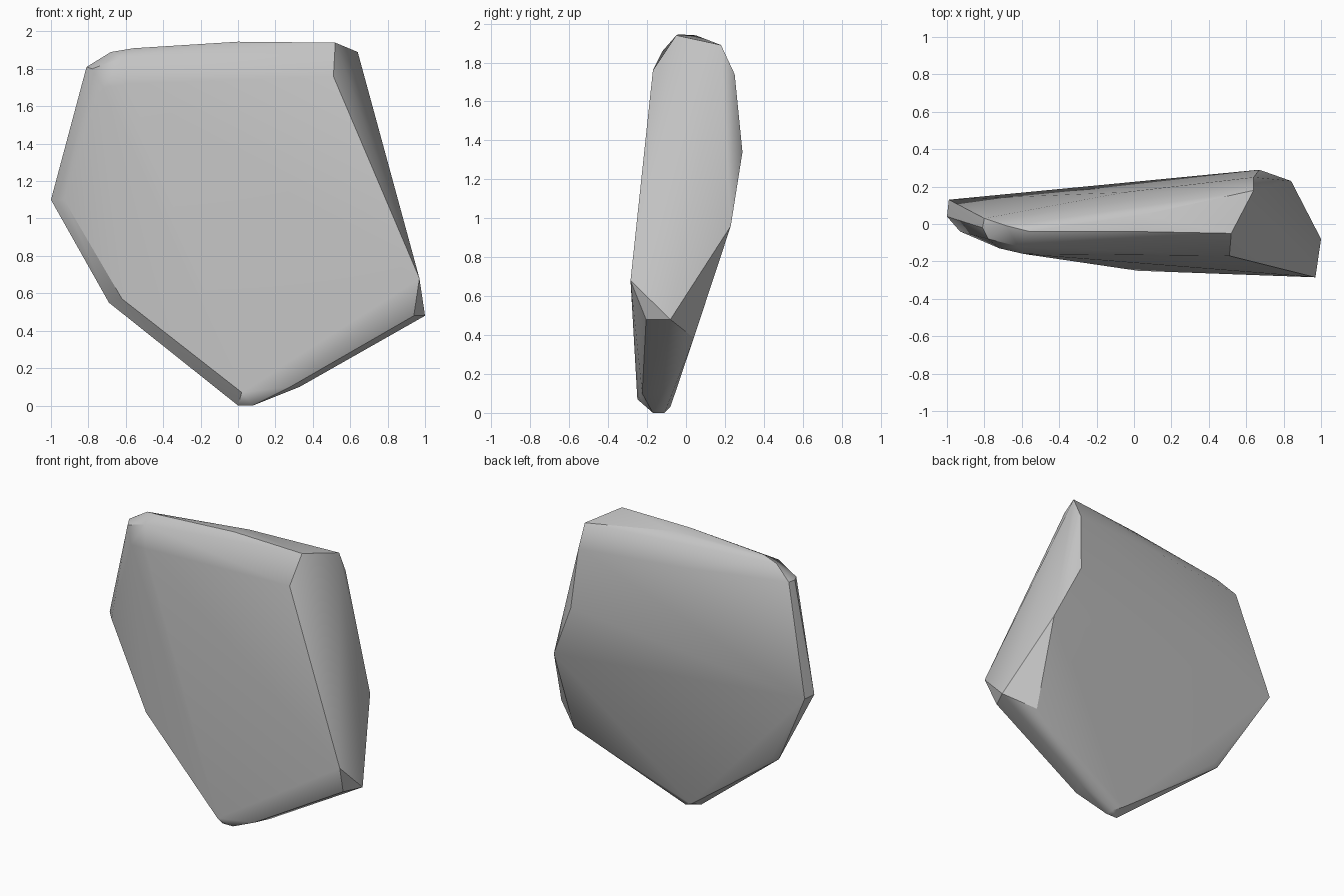
import bpy
import bmesh
import math

cube = bpy.data.objects.get("Cube")
if cube:
    bpy.data.objects.remove(cube, do_unlink=True)

# Stone colour
stone = bpy.data.materials.new("grey_stone")
stone.use_nodes = True
colour = (0.55, 0.55, 0.55, 1)
stone.diffuse_color = colour
stone.node_tree.nodes["Principled BSDF"].inputs["Base Color"].default_value = colour

# Corner points of the slab, grouped by region
front_face = [(.51, -.17, 1.76), (.97, -.285, .68), (.02, -.25, .07),
              (-.62, -.11, .57), (-.93, -.04, 1.1), (-.72, -.13, 1.7),
              (-.59, -.16, 1.72)]
top_ridge = [(.52, -.05, 1.94), (0, -.04, 1.945), (.05, .05, 1.94),
             (-.56, -.04, 1.91), (-.68, -.01, 1.89), (-.62, -.12, 1.86),
             (-.78, -.08, 1.8), (.64, .18, 1.89)]
left_rim = [(-.8, .03, 1.81), (-.81, -.02, 1.81), (-.99, .13, 1.1),
            (-1, .04, 1.1), (-.65, 0, .56), (-.69, -.02, .55)]
back_face = [(.64, .25, 1.74), (.67, .29, 1.34), (.84, .23, .96),
             (.82, .04, .385), (-.05, .17, 1.77)]
lower_edge = [(1, -.08, .48), (.94, -.205, .48), (.33, -.12, .1), (.28, -.225, .1),
              (.08, -.11, 0), (.08, -.17, 0), (0, -.17, 0), (.02, -.08, .03)]

# Slab: convex hull around the corners
bm = bmesh.new()
for p in front_face + top_ridge + left_rim + back_face + lower_edge:
    bm.verts.new(p)
bmesh.ops.convex_hull(bm, input=bm.verts)
loose = [v for v in bm.verts if not v.link_faces]
bmesh.ops.delete(bm, geom=loose, context="VERTS")
bmesh.ops.dissolve_limit(bm, angle_limit=math.radians(1),
                         verts=bm.verts, edges=bm.edges)
bmesh.ops.recalc_face_normals(bm, faces=bm.faces)

mesh = bpy.data.meshes.new("rock_slab")
bm.to_mesh(mesh)
bm.free()
mesh.materials.append(stone)
rock = bpy.data.objects.new("rock_slab", mesh)
bpy.context.collection.objects.link(rock)

# Soft shading with crisp edges
bpy.ops.object.select_all(action="DESELECT")
rock.select_set(True)
bpy.context.view_layer.objects.active = rock
bpy.ops.object.shade_smooth_by_angle(angle=math.radians(32))

# Let the broad faces govern the shading
weighted = rock.modifiers.new("even_shading", "WEIGHTED_NORMAL")
weighted.keep_sharp = True
